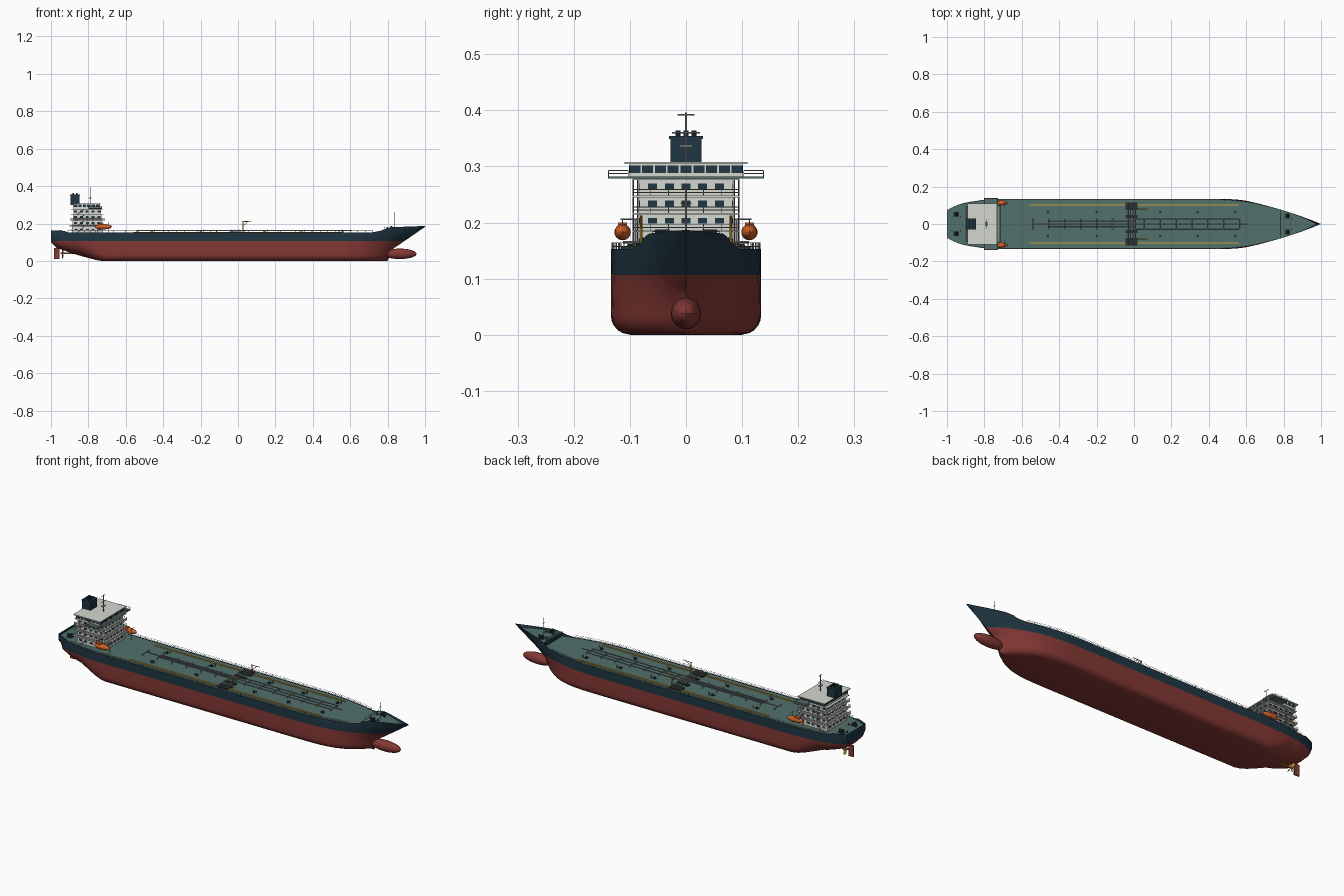
import bpy, bmesh, math
from mathutils import Matrix, Vector

if "Cube" in bpy.data.objects:
    bpy.data.objects.remove(bpy.data.objects["Cube"])


def material(name, rgb):
    m = bpy.data.materials.new(name)
    m.use_nodes = True
    m.diffuse_color = (*rgb, 1)
    m.node_tree.nodes["Principled BSDF"].inputs["Base Color"].default_value = (*rgb, 1)
    return m


RED = material("hull red", (.23, .04, .035))
NAVY = material("navy", (.014, .037, .055))
GREEN = material("deck green", (.085, .165, .15))
WHITE = material("off white", (.66, .68, .63))
ORANGE = material("lifeboat orange", (.62, .12, .02))
YELLOW = material("yellow", (.65, .36, .04))
GREY = material("pipe grey", (.36, .36, .36))
DARK = material("dark fittings", (.02, .03, .035))


def finish(bm, name, *mats, smooth=False):
    me = bpy.data.meshes.new(name)
    bm.to_mesh(me)
    bm.free()
    for m in mats:
        me.materials.append(m)
    ob = bpy.data.objects.new(name, me)
    bpy.context.collection.objects.link(ob)
    if smooth:
        bpy.ops.object.select_all(action="DESELECT")
        ob.select_set(True)
        bpy.context.view_layer.objects.active = ob
        bpy.ops.object.shade_smooth_by_angle(angle=math.radians(30))
    return ob


def box(bm, x0, x1, y0, y1, z0, z1):
    mid = Vector((x0 + x1, y0 + y1, z0 + z1)) / 2
    size = Matrix.Diagonal((x1 - x0, y1 - y0, z1 - z0, 1))
    bmesh.ops.create_cube(bm, size=1, matrix=Matrix.Translation(mid) @ size)


def rod(bm, a, b, r, n=6):
    a, b = Vector(a), Vector(b)
    turn = (b - a).to_track_quat("Z", "Y").to_matrix().to_4x4()
    bmesh.ops.create_cone(bm, cap_ends=True, segments=n, radius1=r, radius2=r,
                          depth=(b - a).length, matrix=Matrix.Translation((a + b) / 2) @ turn)


def ball(bm, c, size, turn=Matrix()):
    bmesh.ops.create_uvsphere(bm, u_segments=20, v_segments=12, radius=1,
                              matrix=Matrix.Translation(c) @ turn @ Matrix.Diagonal((*size, 1)))


def railing(bm, pts, h=.011, gap=.03, r=.0007):
    up = Vector((0, 0, h))
    for a, b in zip(pts, pts[1:]):
        a, b = Vector(a), Vector(b)
        n = max(1, round((b - a).length / gap))
        for f in (.5, 1):
            rod(bm, a + up * f, b + up * f, r, 4)
        for i in range(n + 1):
            p = a.lerp(b, i / n)
            rod(bm, p, p + up, r, 4)


def lerp(table, x):
    for (a, p), (b, q) in zip(table, table[1:]):
        if x <= b:
            return p + (q - p) * max(0, (x - a) / (b - a))
    return table[-1][1]


# Hull lines: keel, sheer, stem rake, stern plan and bilge rounding
KEEL = [(-1, .1), (-.97, .07), (-.87, .035), (-.74, 0), (.8, 0), (.83, .065), (1, .182)]
SHEER = [(-1, .163), (-.94, .162), (-.91, .153), (.74, .153), (.81, .18), (1, .187)]
STEM = [(0, .8), (.065, .83), (.182, 1)]
PLAN = [(-1, .075), (-.95, .1), (-.9, .115), (-.8, .13), (-.7, .134)]
BILGE_W = [(-1, .05), (-.85, .1), (-.7, .035)]
BILGE_H = [(-1, .03), (-.85, .08), (-.7, .035)]
WATER = .107


def half(x, z):
    h = lerp(PLAN, x)
    if x > .4:
        u = min(1, (x - .4) / (lerp(STEM, z) - .4))
        h *= 1 - u ** (1.8 + 2.2 * max(0, 1 - z / .19))
    s = min(1, max(0, (z - lerp(KEEL, x)) / lerp(BILGE_H, x)))
    return max(0, h - lerp(BILGE_W, x) * (1 - math.sqrt(1 - (1 - s) ** 2)))


stations = [-1 + .03 * i for i in range(11)] + [-.4, 0] + [.4 + .04 * i for i in range(16)]
stations = sorted(stations + [.78, .82, .83])
LOW = (0, .03, .08, .16, .24, .34, .65, 1)
HIGH = (.35, .7, 1)

# Hull shell
bm = bmesh.new()
rings = []
for x in stations:
    k = lerp(KEEL, x)
    w = max(WATER, k)
    levels = [k + (w - k) * f for f in LOW] + [w + (lerp(SHEER, x) - w) * f for f in HIGH]
    side = [(x, half(x, z), z) for z in levels]
    rings.append([bm.verts.new(p) for p in reversed(side)] +
                 [bm.verts.new((x, -y, z)) for x, y, z in side])
count = len(rings[0])
above = len(HIGH)
for a, b in zip(rings, rings[1:]):
    for j in range(count - 1):
        f = bm.faces.new((a[j], a[j + 1], b[j + 1], b[j]))
        f.material_index = int(j < above or j >= count - 1 - above)
stern = rings[0]
for j in range(count // 2 - 1):
    f = bm.faces.new((stern[j], stern[j + 1], stern[-2 - j], stern[-1 - j]))
    f.material_index = int(j < above)
bmesh.ops.remove_doubles(bm, verts=bm.verts, dist=1e-5)
bmesh.ops.recalc_face_normals(bm, faces=bm.faces)
finish(bm, "hull", RED, NAVY, smooth=True)

# Main deck, forecastle step and forecastle deck
bm = bmesh.new()
rows = [(x, .15) for x in stations if x < .781] + [(x, .173) for x in stations if .779 < x < .97] + [(.985, .173)]
pairs = [[bm.verts.new((x, s * half(x, z) * .995, z)) for s in (-1, 1)] for x, z in rows]
for (a, b), (c, d) in zip(pairs, pairs[1:]):
    f = bm.faces.new((a, c, d, b))
    f.material_index = int(abs(a.co.x - c.co.x) < .001)
finish(bm, "deck", GREEN, NAVY)

# Bulbous bow, rudder and propeller
bm = bmesh.new()
ball(bm, (.865, 0, .038), (.09, .027, .028))
finish(bm, "bulbous_bow", RED, smooth=True)
bm = bmesh.new()
box(bm, -.985, -.955, -.003, .003, .01, .07)
rod(bm, (-.965, 0, .06), (-.965, 0, .11), .003)
finish(bm, "rudder", RED)
bm = bmesh.new()
rod(bm, (-.948, 0, .04), (-.85, 0, .04), .004, 10)
for i in range(4):
    turn = Matrix.Rotation(i * math.pi / 2 + .4, 4, "X") @ Matrix.Translation((0, 0, .015)) @ Matrix.Rotation(.5, 4, "Z")
    ball(bm, (-.938, 0, .04), (.002, .008, .014), turn)
finish(bm, "propeller", YELLOW, smooth=True)

# Deckhouse tiers with windows, overhanging decks and railings
house, glass, rails = bmesh.new(), bmesh.new(), bmesh.new()
FLOORS = (.15, .186, .217, .248, .279)
for i, (z0, z1) in enumerate(zip(FLOORS, FLOORS[1:])):
    x0, x1, w = -.888 + .003 * i, -.722 - .004 * i, .083
    box(house, x0, x1, -w, w, z0, z1)
    box(house, x0 - .014, x1 + .012, -w - .012, w + .012, z1 - .003, z1)
    zw = z0 + .017
    for k in range(-2, 3):
        y, x = k * .0298, (x0 + x1) / 2 + k * .031
        box(glass, x0 - .001, x1 + .001, y - .008, y + .008, zw - .005, zw + .005)
        box(glass, x - .008, x + .008, -w - .001, w + .001, zw - .005, zw + .005)
    if i < 3:
        a, b, c = x0 - .013, x1 + .011, w + .011
        railing(rails, [(a, -c, z1), (b, -c, z1), (b, c, z1), (a, c, z1), (a, -c, z1)])
    # outside stairs
    for s in (-1, 1):
        for d in (.086, .094):
            rod(rails, (-.86, s * d, z0), (-.82, s * d, z1), .001, 4)

# Bridge with wings and roof
box(house, -.88, -.738, -.101, .101, .279, .304)
box(house, -.89, -.733, -.11, .11, .304, .308)
for k in range(-4, 5):
    box(glass, -.881, -.737, k * .0228 - .0098, k * .0228 + .0098, .288, .302)
for k in range(6):
    x = -.868 + k * .0235
    box(glass, x - .009, x + .009, -.102, .102, .288, .302)
finish(house, "deckhouse", WHITE)
finish(glass, "windows", NAVY)
bm = bmesh.new()
box(bm, -.8, -.727, -.139, .139, .279, .282)
finish(bm, "bridge_wings", GREEN)
for s in (-1, 1):
    railing(rails, [(-.8, s * .103, .282), (-.8, s * .138, .282), (-.728, s * .138, .282), (-.728, s * .103, .282)])

# Funnel with exhaust pipes
bm = bmesh.new()
box(bm, -.895, -.847, -.028, .028, .3, .353)
box(bm, -.897, -.845, -.03, .03, .349, .354)
for y in (-.014, 0, .014):
    for x in (-.88, -.862):
        rod(bm, (x, y, .35), (x, y, .364), .0045, 10)
finish(bm, "funnel", NAVY)

# Radar mast and foremast
bm = bmesh.new()
rod(bm, (-.79, 0, .305), (-.79, 0, .396), .0017)
rod(bm, (-.79, -.015, .392), (-.79, .015, .392), .0013)
rod(bm, (-.79, -.025, .36), (-.79, .025, .36), .0013)
box(bm, -.797, -.783, -.012, .012, .335, .338)
rod(bm, (.835, 0, .17), (.835, 0, .262), .002)
rod(bm, (.835, -.01, .235), (.835, .01, .235), .001)
finish(bm, "masts", GREY)

# Lifeboats and davits
boats, davits = bmesh.new(), bmesh.new()
for s in (-1, 1):
    ball(boats, (-.72, s * .113, .183), (.046, .0145, .0145))
    box(boats, -.75, -.72, s * .113 - .008, s * .113 + .008, .19, .2)
    for x in (-.75, -.69):
        rod(davits, (x, s * .09, .15), (x, s * .09, .206), .0018)
        rod(davits, (x, s * .085, .206), (x, s * .117, .206), .0015)
        rod(davits, (x, s * .113, .206), (x, s * .113, .19), .0008, 4)
finish(boats, "lifeboats", ORANGE, smooth=True)
finish(davits, "davits", GREY)

# Cargo pipes, pipe supports and loading manifold
pipes, fittings, gold = bmesh.new(), bmesh.new(), bmesh.new()
for y, x0, x1 in ((-.026, 0, .56), (.026, 0, .56), (0, -.54, .61), (-.013, -.46, 0), (.013, -.46, 0)):
    rod(pipes, (x0, y, .161), (x1, y, .161), .0022, 8)
for k in range(14):
    x = -.54 + k * .085
    rod(pipes, (x, -.03, .158), (x, .03, .158), .0016, 4)
    for y in (-.028, .028):
        rod(pipes, (x, y, .15), (x, y, .162), .0014, 4)
for k in range(4):
    x = -.033 + k * .014
    rod(pipes, (x, -.112, .165), (x, .112, .165), .0024, 8)
for s in (-1, 1):
    box(fittings, -.045, .018, min(s * .075, s * .115), max(s * .075, s * .115), .15, .157)
    box(fittings, -.045, .018, s * .04 - .008, s * .04 + .008, .15, .156)
    # yellow deck line and hose cranes
    box(gold, -.56, .56, s * .102 - .0035, s * .102 + .0035, .15, .154)
    rod(gold, (.027, s * .08, .15), (.027, s * .08, .212), .0025, 8)
    rod(gold, (.02, s * .08, .21), (.072, s * .08, .212), .0018)
    rod(gold, (.03, s * .08, .19), (.055, s * .08, .211), .0012)
    # tank hatches and vents
    for x in (-.46, -.2, .14, .34, .54):
        rod(fittings, (x, s * .063, .15), (x, s * .063, .158), .007, 10)
        rod(pipes, (x + .016, s * .07, .15), (x + .016, s * .07, .169), .0018)
        rod(pipes, (x - .015, s * .055, .153), (x + .016, s * .07, .153), .0014)
    # mooring winches and bollards, fore and aft
    for x, y, z in ((.82, .042, .173), (-.95, .052, .15)):
        box(fittings, x - .014, x + .014, s * y - .011, s * y + .011, z, z + .004)
        rod(fittings, (x, s * y - .013, z + .009), (x, s * y + .013, z + .009), .006, 10)
        for d in (-.022, .022):
            rod(fittings, (x + d, s * (y - .015), z), (x + d, s * (y - .015), z + .009), .003, 8)
    # deck edge railing
    edge = [x for x in stations if -.92 < x < .75]
    railing(rails, [(x, s * (half(x, .15) - .002), .151) for x in edge], .013, .035)
finish(pipes, "cargo_pipes", GREY)
finish(fittings, "deck_fittings", DARK)
finish(gold, "deck_lines_and_cranes", YELLOW)
railing(rails, [(.782, -.06, .173), (.782, .06, .173)])
finish(rails, "railings", GREY)
